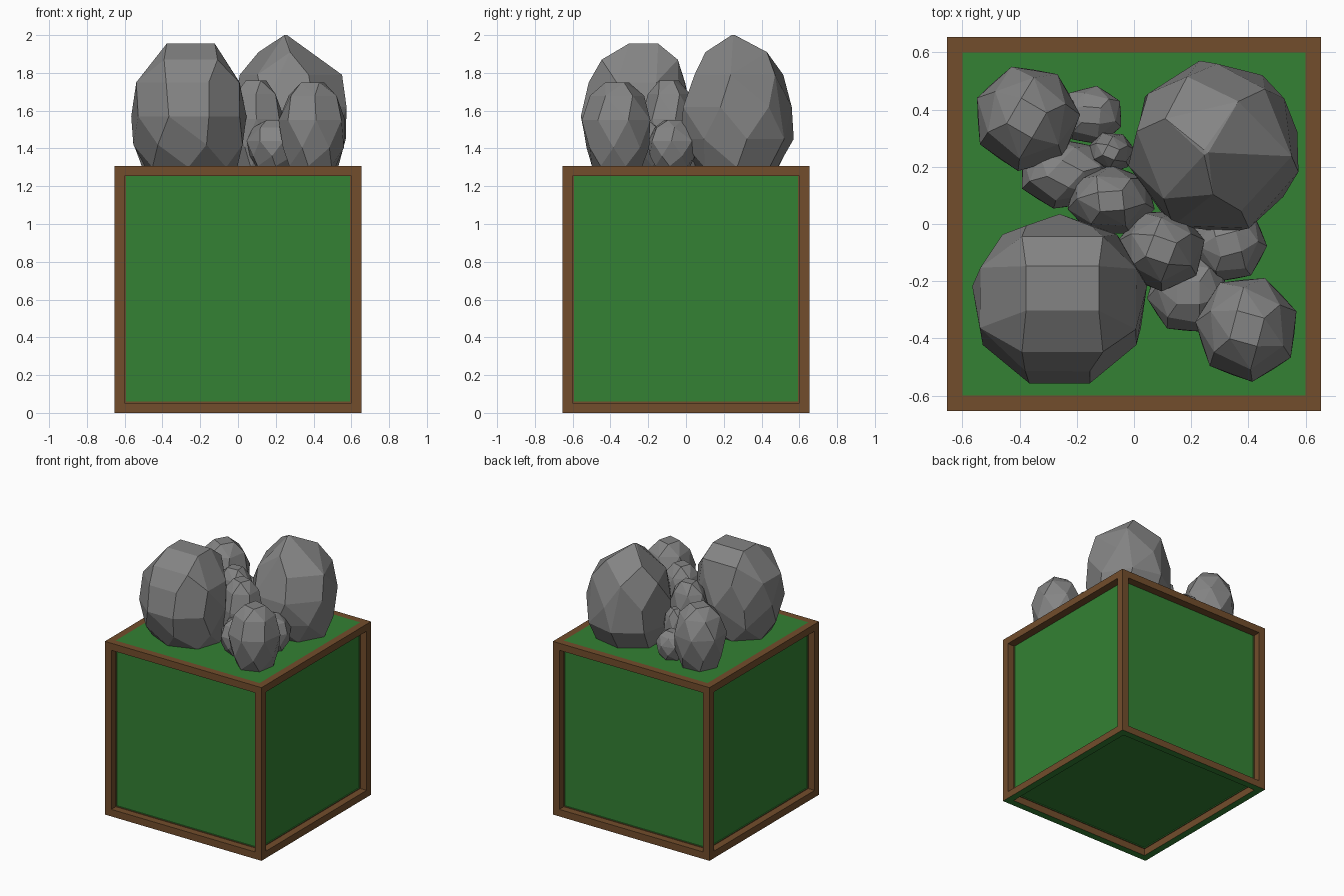
import bpy
import bmesh
from math import cos, sin, radians
from mathutils import Vector

if "Cube" in bpy.data.objects:
    bpy.data.objects.remove(bpy.data.objects["Cube"], do_unlink=True)

SIDE = 1.306      # planter edge length
BORDER = 0.075    # frame width
RECESS = 0.06     # panel depth


def make_material(name, color):
    mat = bpy.data.materials.new(name)
    mat.use_nodes = True
    mat.diffuse_color = (*color, 1)
    mat.node_tree.nodes["Principled BSDF"].inputs["Base Color"].default_value = (*color, 1)
    return mat


wood = make_material("brown wood", (0.17, 0.075, 0.025))
green = make_material("grass green", (0.033, 0.22, 0.033))
stone = make_material("grey stone", (0.23, 0.23, 0.23))


def add_object(name, bm, *materials):
    mesh = bpy.data.meshes.new(name)
    bm.to_mesh(mesh)
    bm.free()
    for mat in materials:
        mesh.materials.append(mat)
    obj = bpy.data.objects.new(name, mesh)
    bpy.context.collection.objects.link(obj)
    return obj


def build_block():
    """Framed cube: flush green top, sunken panels on the sides and underside."""
    bm = bmesh.new()
    bmesh.ops.create_cube(bm, size=SIDE)
    bmesh.ops.translate(bm, verts=bm.verts, vec=(0, 0, SIDE / 2))
    bm.normal_update()
    panels = list(bm.faces)
    bmesh.ops.inset_individual(bm, faces=panels, thickness=BORDER)
    bm.normal_update()
    for panel in panels:
        normal = panel.normal.copy()
        panel.material_index = 0
        if normal.z < 0.5:
            moved = bmesh.ops.extrude_discrete_faces(bm, faces=[panel])["faces"][0]
            bmesh.ops.translate(bm, verts=moved.verts, vec=-normal * RECESS)
            moved.material_index = 1
        else:
            panel.material_index = 1
    # The whole underside, border and recess walls included, is green
    bm.normal_update()
    for face in bm.faces:
        center = face.calc_center_median()
        inside = max(abs(center.x), abs(center.y)) < SIDE / 2 - BORDER + 0.01
        if face.normal.z < -0.5 and center.z < RECESS + 0.01:
            face.material_index = 1
        elif inside and center.z < RECESS:
            face.material_index = 1
    add_object("framed_block", bm, wood, green)


def build_rock(name, layers):
    """Faceted boulder: the hull around stacked polygons.
    A layer is height, centre x, centre y, radius x, radius y, sides, turn."""
    bm = bmesh.new()
    for z, cx, cy, rx, ry, sides, turn in layers:
        for i in range(sides):
            a = radians(turn + 360 * i / sides)
            bm.verts.new(Vector((cx + rx * cos(a), cy + ry * sin(a), z)))
    hull = bmesh.ops.convex_hull(bm, input=bm.verts)
    loose = {g for g in hull["geom_interior"] + hull["geom_unused"]
             if isinstance(g, bmesh.types.BMVert)}
    bmesh.ops.delete(bm, geom=list(loose), context="VERTS")
    # Merge nearly flat triangles into broad chipped facets
    bmesh.ops.dissolve_limit(bm, angle_limit=radians(9), verts=bm.verts, edges=bm.edges)
    bmesh.ops.recalc_face_normals(bm, faces=bm.faces)
    add_object(name, bm, stone)


def build_small_rock(name, cx, cy, rx, ry, top, turn):
    """Rounded stone with a small flat top, sunk slightly into the grass."""
    rise = top - SIDE
    shape = ((0, 0.75, 6), (0.22, 0.95, 7), (0.55, 1.04, 7), (0.84, 0.8, 6), (1, 0.4, 4))
    build_rock(name, [(SIDE + h * rise, cx, cy, rx * w, ry * w, n, turn + 25 * i)
                      for i, (h, w, n) in enumerate(shape)])


build_block()

# Two large boulders
build_rock("front_boulder", [
    (1.3, -.25, -.25, .25, .21, 7, 10),
    (1.42, -.255, -.26, .3, .28, 7, 30),
    (1.57, -.26, -.27, .31, .305, 9, 10),
    (1.75, -.265, -.26, .295, .275, 8, 22),
    (1.87, -.25, -.245, .2, .285, 4, 45),
    (1.955, -.25, -.225, .18, .11, 4, 45),
])
build_rock("back_boulder", [
    (1.3, .28, .27, .25, .22, 7, 0),
    (1.45, .28, .27, .295, .305, 8, 10),
    (1.62, .28, .26, .305, .3, 7, -15),
    (1.79, .28, .28, .275, .25, 6, -10),
    (1.91, .25, .3, .15, .2, 3, 40),
    (2.0, .25, .25, .01, .01, 3, 0),
])

# Smaller stones between and beside them
for spec in (
    ("right_corner_stone", .395, -.365, .175, .18, 1.75, 20),
    ("left_corner_stone", -.375, .37, .18, .18, 1.75, 5),
    ("center_front_stone", .095, -.09, .15, .14, 1.76, 15),
    ("center_back_stone", -.08, .08, .15, .12, 1.74, 40),
    ("left_low_stone", -.24, .175, .16, .12, 1.6, 0),
    ("left_rear_stone", -.15, .38, .11, .1, 1.5, 30),
    ("tiny_stone", -.08, .25, .08, .07, 1.6, 10),
    ("right_low_stone", .19, -.24, .14, .14, 1.55, 35),
    ("right_side_stone", .33, -.07, .13, .13, 1.55, 50),
):
    build_small_rock(*spec)
